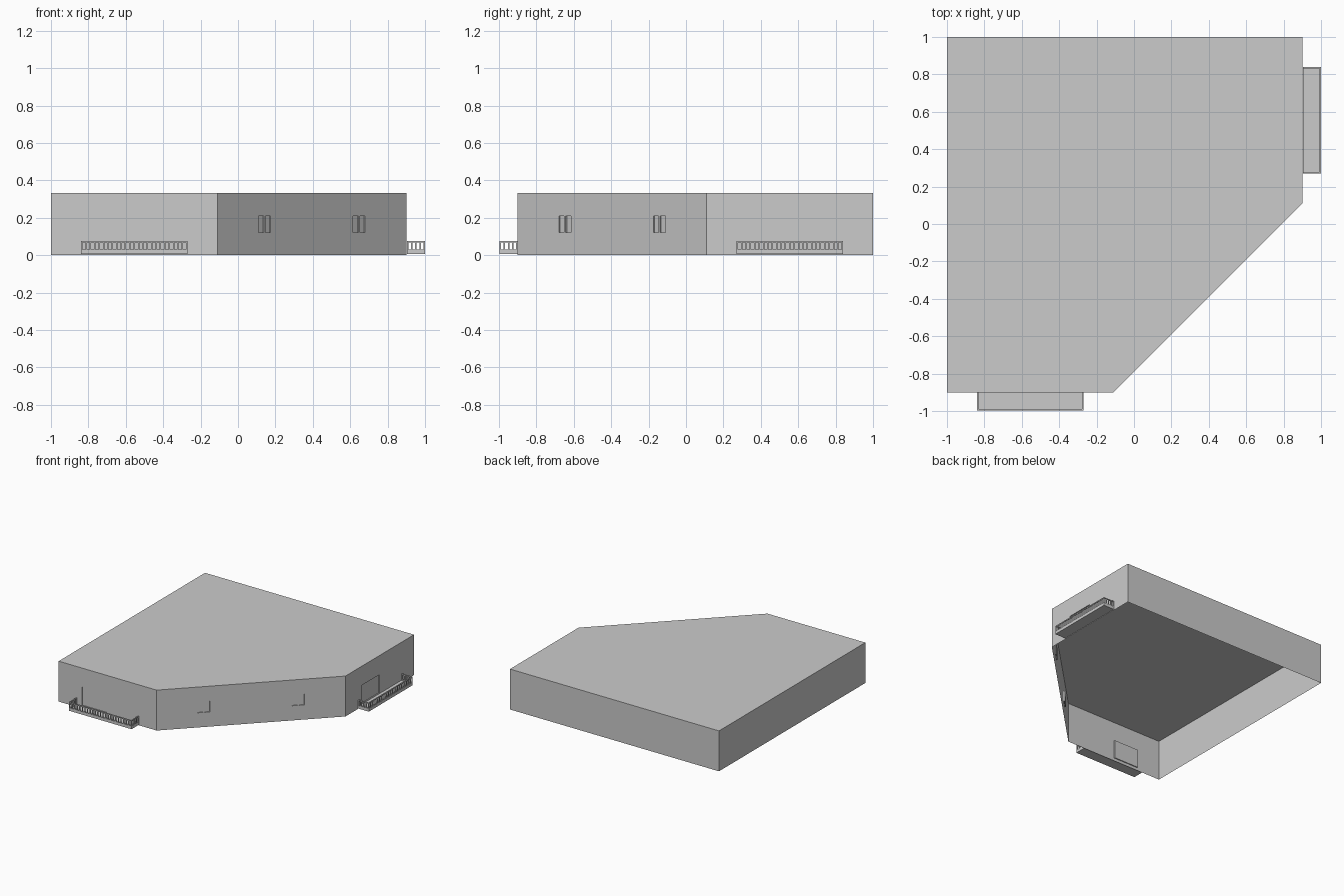
import bpy, bmesh
from mathutils import Vector, Matrix

if "Cube" in bpy.data.objects:
    bpy.data.objects.remove(bpy.data.objects["Cube"])

H = 0.332          # block height
DEPTH = 0.008      # recess of doors and windows


def finish(bm, name):
    bmesh.ops.remove_doubles(bm, verts=bm.verts, dist=1e-5)
    me = bpy.data.meshes.new(name)
    bm.to_mesh(me)
    bm.free()
    ob = bpy.data.objects.new(name, me)
    bpy.context.collection.objects.link(ob)
    return ob


def quad(bm, pts):
    bm.faces.new([bm.verts.new(p) for p in pts])


def wall(bm, a, b, openings=()):
    """Wall sheet from a to b (outside on the right) with recessed openings (u0, u1, z0, z1)."""
    a, b = Vector((*a, 0)), Vector((*b, 0))
    d = (b - a).normalized()
    n = Vector((d.y, -d.x, 0))
    P = lambda u, z, inset=0: a + d * u + Vector((0, 0, z)) - n * inset
    us = sorted({0, (b - a).length, *[u for o in openings for u in o[:2]]})
    zs = sorted({0, H, *[z for o in openings for z in o[2:]]})
    for u0, u1 in zip(us, us[1:]):
        for z0, z1 in zip(zs, zs[1:]):
            c = [(u0, z0), (u1, z0), (u1, z1), (u0, z1)]
            if (u0, u1, z0, z1) not in openings:
                quad(bm, [P(*p) for p in c])
                continue
            quad(bm, [P(*p, DEPTH) for p in c])
            for p, q in zip(c, c[1:] + c[:1]):
                quad(bm, [P(*p), P(*q), P(*q, DEPTH), P(*p, DEPTH)])


def box(bm, x0, x1, y0, y1, z0, z1):
    m = Matrix.Translation(((x0 + x1) / 2, (y0 + y1) / 2, (z0 + z1) / 2)) \
        @ Matrix.Diagonal((x1 - x0, y1 - y0, z1 - z0, 1))
    bmesh.ops.create_cube(bm, size=1, matrix=m)


# building shell: chamfered corner, open underneath
outline = [(-1, -0.9), (-0.11, -0.9), (0.9, 0.11), (0.9, 1), (-1, 1)]
door_front = [(0.21, 0.44, 0.024, 0.175)]
door_right = [(0.21, 0.44, 0.024, 0.175)]
windows = []
for x in (0.11, 0.615):
    u = (x + 0.11) * 2 ** 0.5
    windows += [(u, u + 0.04, 0.12, 0.21), (u + 0.052, u + 0.092, 0.12, 0.21)]
bm = bmesh.new()
for i, holes in enumerate((door_front, windows, door_right, (), ())):
    wall(bm, outline[i], outline[(i + 1) % 5], holes)
quad(bm, [(x, y, H) for x, y in outline])
finish(bm, "building_shell")


# balcony: slab, top and bottom rails, pickets on three sides
def balcony(name, matrix):
    x0, x1, y0, y1, w = -0.84, -0.27, -0.997, -0.9, 0.008
    bm = bmesh.new()
    box(bm, x0, x1, y0, y1, 0.005, 0.022)
    for z0, z1 in ((0.022, 0.03), (0.068, 0.076)):
        box(bm, x0, x1, y0, y0 + w, z0, z1)
        box(bm, x0, x0 + w, y0 + w, y1, z0, z1)
        box(bm, x1 - w, x1, y0 + w, y1, z0, z1)
    n = 24
    for i in range(n + 1):
        x = x0 + (x1 - x0 - w) * i / n
        box(bm, x, x + w, y0 + 0.001, y0 + w - 0.001, 0.03, 0.068)
    for x in (x0, x1 - w):
        for i in range(1, 5):
            y = y0 + (y1 - y0 - w) * i / 4
            box(bm, x + 0.001, x + w - 0.001, y, y + w, 0.03, 0.068)
    bm.transform(matrix)
    finish(bm, name)


balcony("front_balcony", Matrix.Identity(4))
balcony("right_balcony", Matrix.Translation((0.003, 1.11, 0)) @ Matrix.Rotation(1.5707963, 4, 'Z'))
